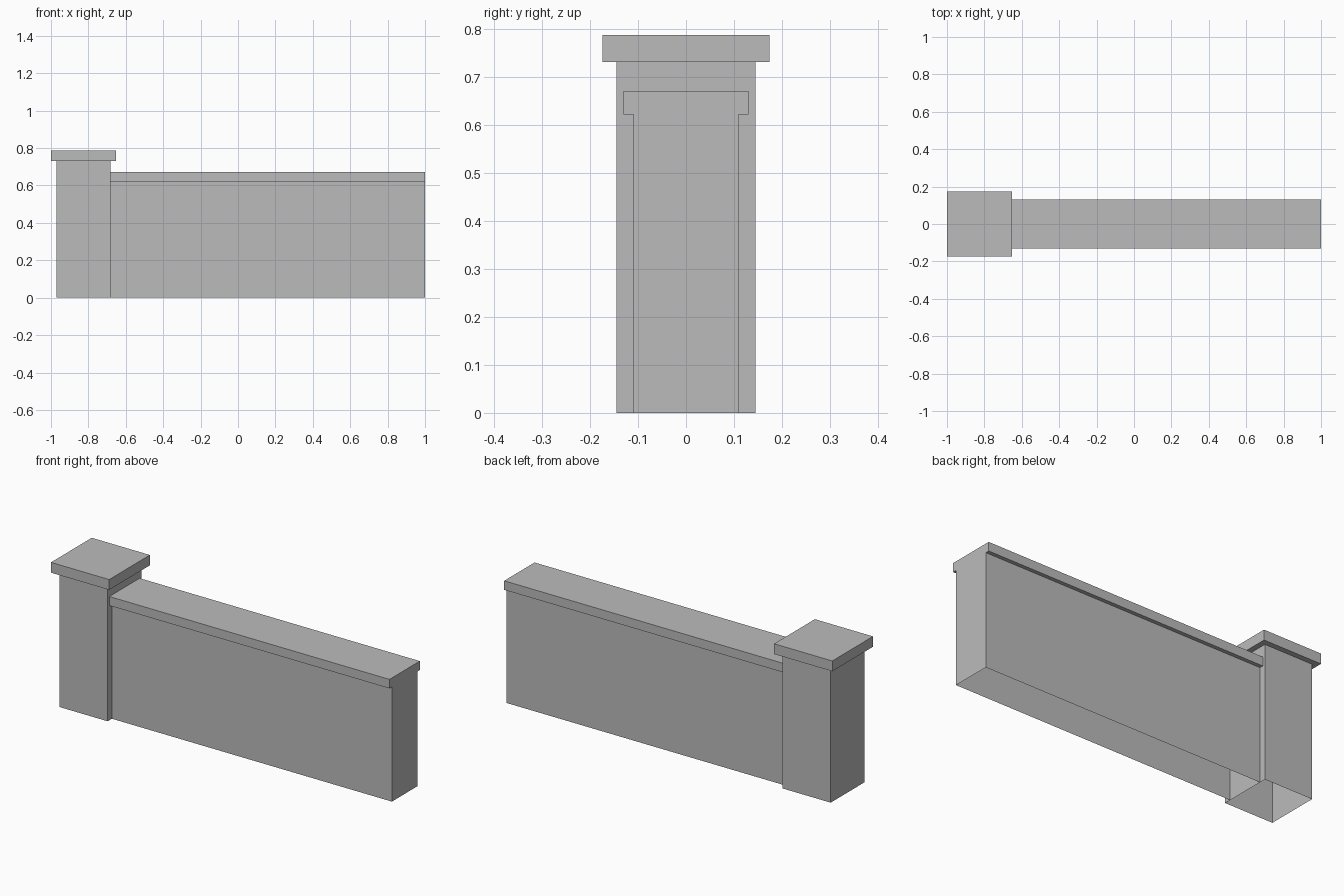
import bpy, bmesh

if "Cube" in bpy.data.objects:
    bpy.data.objects.remove(bpy.data.objects["Cube"])

grey = bpy.data.materials.new("stone_grey")
grey.diffuse_color = (0.5, 0.5, 0.5, 1)
grey.use_nodes = True
grey.node_tree.nodes["Principled BSDF"].inputs["Base Color"].default_value = grey.diffuse_color


def shell(name, rings, open_sides=()):
    """Skin stacked rectangles (x0, x1, half_y, z), cap the top, leave the bottom open."""
    bm = bmesh.new()
    loops = [[bm.verts.new(p) for p in
              ((x0, -h, z), (x1, -h, z), (x1, h, z), (x0, h, z))]
             for x0, x1, h, z in rings]
    for low, high in zip(loops, loops[1:]):
        for i in range(4):
            j = (i + 1) % 4
            quad = (low[i], low[j], high[j], high[i])
            # flush ends give zero-area ledges, and some sides stay open
            flat = (low[i].co - high[i].co).length == 0
            xs = {round(v.co.x, 4) for v in quad}
            level = len({round(v.co.z, 4) for v in quad}) == 1
            if flat or i in open_sides or (level and len(xs) == 1):
                continue
            bm.faces.new(quad)
    bm.faces.new(loops[-1])
    mesh = bpy.data.meshes.new(name)
    bm.to_mesh(mesh)
    bm.free()
    mesh.materials.append(grey)
    obj = bpy.data.objects.new(name, mesh)
    bpy.context.collection.objects.link(obj)
    return obj


# Square end pillar with an overhanging cap
shell("end_pillar", [(-0.97, -0.681, 0.145, 0), (-0.97, -0.681, 0.145, 0.732),
                     (-1.0, -0.651, 0.1745, 0.732), (-1.0, -0.651, 0.1745, 0.788)])

# Long wall with coping, open where it meets the pillar
shell("wall_with_coping", [(-0.681, 1.0, 0.109, 0), (-0.681, 1.0, 0.109, 0.622),
                           (-0.681, 1.0, 0.13, 0.622), (-0.681, 1.0, 0.13, 0.671)],
      open_sides=(3,))
